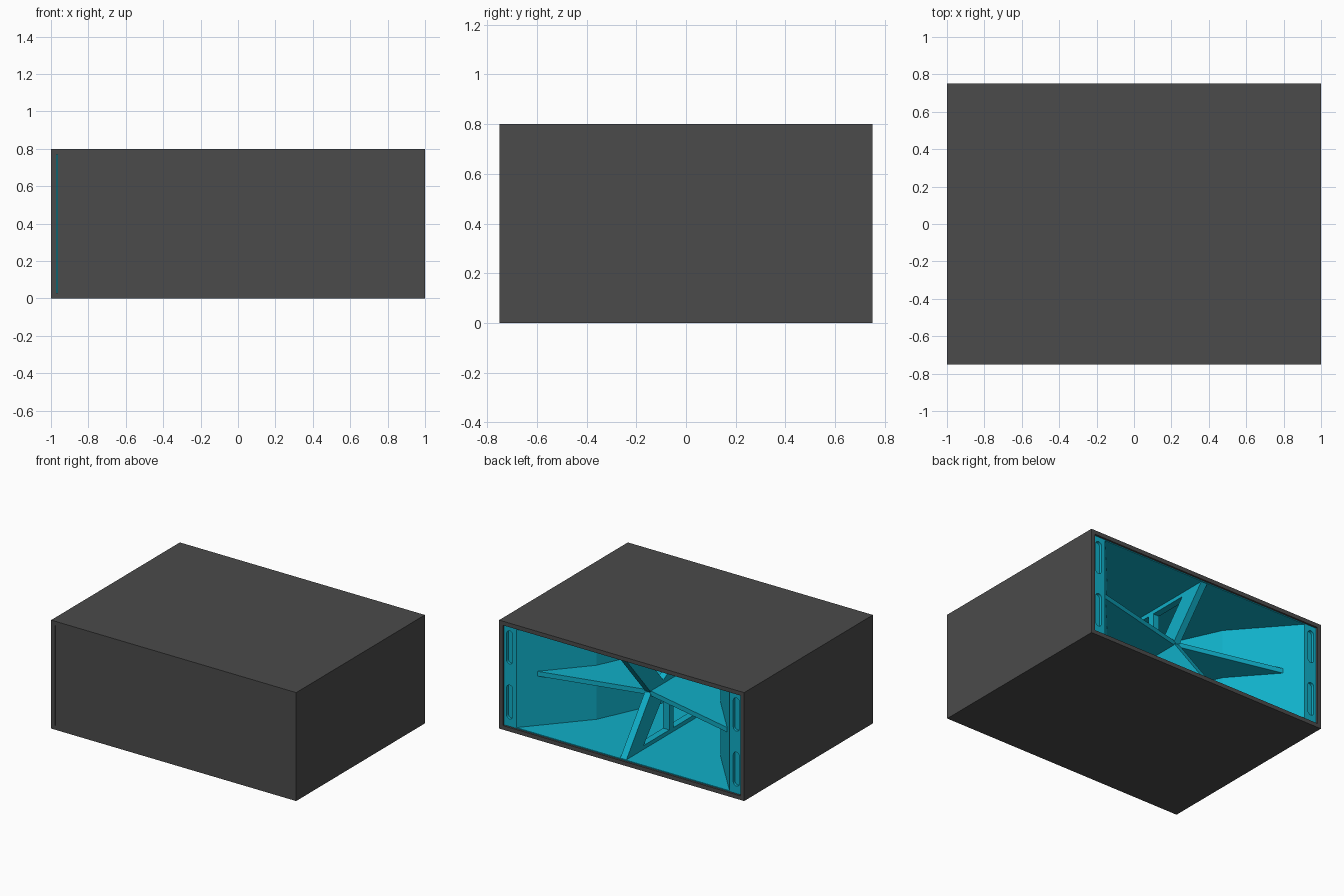
import bpy, bmesh, math
from mathutils import Vector

if "Cube" in bpy.data.objects:
    bpy.data.objects.remove(bpy.data.objects["Cube"])


def material(name, rgb):
    m = bpy.data.materials.new(name)
    m.diffuse_color = (*rgb, 1)
    m.use_nodes = True
    m.node_tree.nodes["Principled BSDF"].inputs["Base Color"].default_value = m.diffuse_color
    return m


DARK = material("dark_shell", (0.07, 0.07, 0.07))
CYAN = material("cyan_horn", (0.005, 0.43, 0.58))
AXES = {"xy": lambda a, b, c: (a, b, c),
        "xz": lambda a, b, c: (a, c, b),
        "yz": lambda a, b, c: (c, a, b)}


def prism(name, pts, lo, hi, plane="xy", mat=CYAN):
    """Extrude a 2D outline from lo to hi along the axis normal to its plane."""
    bm = bmesh.new()
    f = bm.faces.new([bm.verts.new(AXES[plane](a, b, lo)) for a, b in pts])
    ext = bmesh.ops.extrude_face_region(bm, geom=[f])
    verts = [v for v in ext["geom"] if isinstance(v, bmesh.types.BMVert)]
    bmesh.ops.translate(bm, verts=verts, vec=Vector(AXES[plane](0, 0, hi - lo)))
    bmesh.ops.recalc_face_normals(bm, faces=bm.faces)
    me = bpy.data.meshes.new(name)
    bm.to_mesh(me)
    bm.free()
    ob = bpy.data.objects.new(name, me)
    bpy.context.collection.objects.link(ob)
    me.materials.append(mat)
    return ob


def rect(a0, a1, b0, b1):
    return [(a0, b0), (a1, b0), (a1, b1), (a0, b1)]


def cut(ob, cutter):
    """Subtract the cutter and remove it."""
    mod = ob.modifiers.new("cut", "BOOLEAN")
    mod.object, mod.operation, mod.solver = cutter, "DIFFERENCE", "EXACT"
    bpy.context.view_layer.objects.active = ob
    bpy.ops.object.modifier_apply(modifier=mod.name)
    bpy.data.objects.remove(cutter)


def capsule(cx, z0, z1, r, n=8):
    top = [(cx + r * math.cos(math.pi * i / n), z1 - r + r * math.sin(math.pi * i / n))
           for i in range(n + 1)]
    return top + [(2 * cx - x, z0 + z1 - z) for x, z in top]


T = 0.03            # shell thickness
W, D, H = 1.0, 0.75, 0.8

# Outer cabinet: a tube open at the back
shell = prism("cabinet_shell", rect(-W, W, 0, H), -D, D, "xz", DARK)
cut(shell, prism("cutter", rect(-W + T, W - T, T, H - T), -D - 0.1, D + 0.1, "xz", DARK))

# Closing panel at the front, with a hairline seam on one side
prism("front_panel", rect(-W + T + 0.006, W - T, T, H - T), -D, -D + T, "xz", DARK)

# Horn side profile from mouth to throat
wall = [(0.87, 0.735), (0.505, 0.32), (0.08, -0.6)]
wall_back = [(0.11, -0.61), (0.53, 0.305), (0.9, 0.72)]
for s, side in ((1, "left"), (-1, "right")):
    prism(f"horn_wall_{side}", [(s * x, y) for x, y in wall + wall_back], T, H - T)
    # Mouth flange with two rounded grip recesses
    xs = sorted((s * 0.87, s * (W - T)))
    flange = prism(f"mouth_flange_{side}", rect(*xs, T, H - T), 0.695, 0.735, "xz")
    for z0, z1 in ((0.49, 0.735), (0.085, 0.335)):
        cut(flange, prism("cutter", capsule(s * 0.925, z0, z1, 0.025), 0.715, 0.8, "xz"))

# Horn floor and ceiling liners
outline = [(W - T, 0.735), (0.87, 0.7), (0.505, 0.32), (0.08, -0.6)]
outline += [(-x, y) for x, y in reversed(outline)]
prism("horn_floor", outline, T, T + 0.006)
prism("horn_ceiling", outline, H - T - 0.006, H - T)

# Throat plate closing the narrow end
prism("throat_plate", rect(-0.11, 0.11, T, H - T), -0.62, -0.6, "xz")

# Horizontal vane with a V-shaped leading edge
half = [(0.79, 0.63), (0.505, 0.32), (0.08, -0.6)]
prism("horizontal_vane", [(0, 0.44)] + half + [(-x, y) for x, y in reversed(half)],
      0.4, 0.435)

# Vertical brace fin with triangular openings above and below the vane
fin = prism("vertical_fin", [(0.735, T), (0.44, 0.42), (0.735, H - T),
                             (-0.6, H - T), (-0.6, T)], -0.025, 0.025, "yz")
for flip in (False, True):
    for tri in ([(0.53, 0.065), (0.3, 0.34), (0.23, 0.3), (0.23, 0.065)],
                [(0.18, 0.065), (0.18, 0.265), (-0.1, 0.065)]):
        pts = [(y, H - z if flip else z) for y, z in tri]
        cut(fin, prism("cutter", pts, -0.1, 0.1, "yz"))
